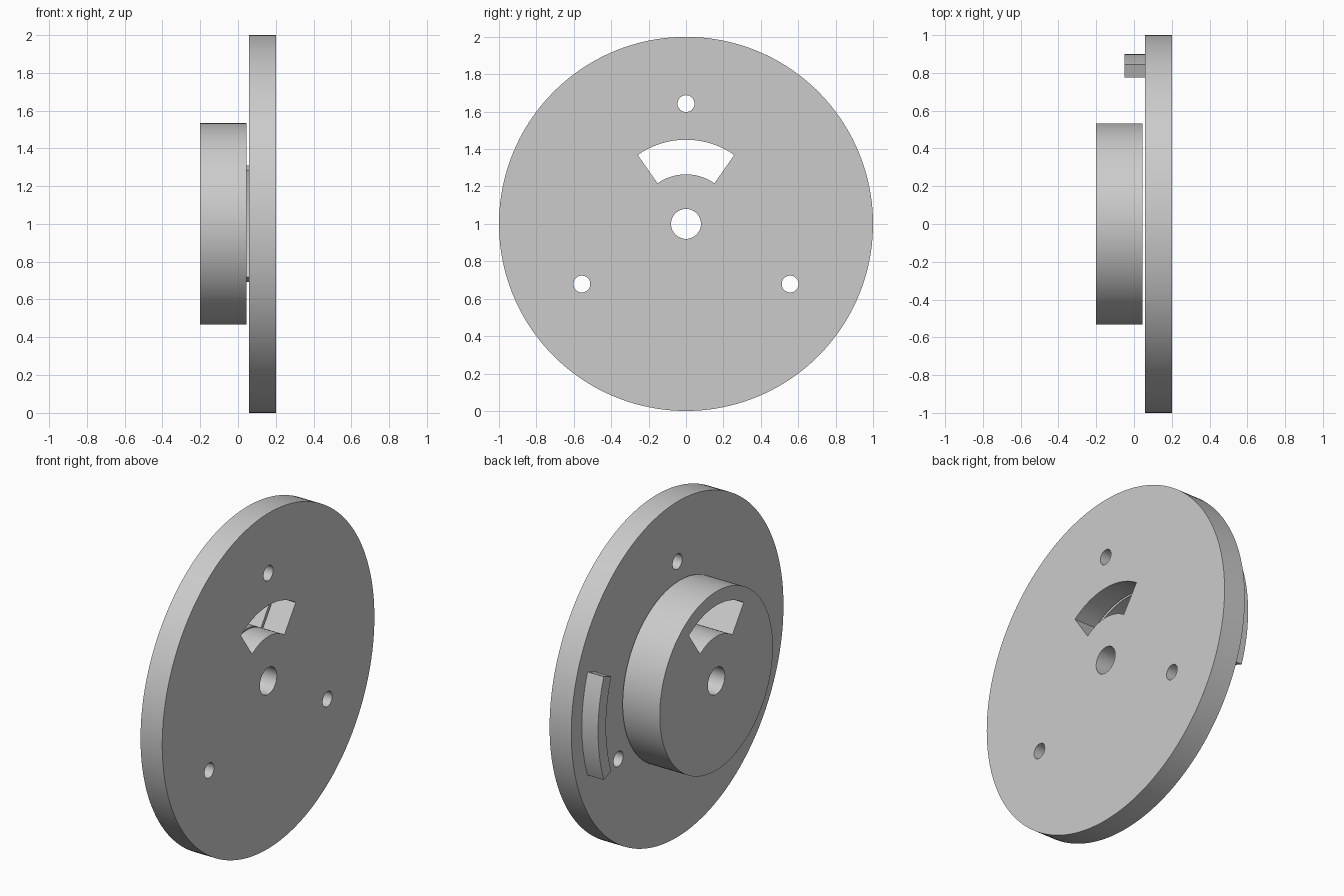
import bpy, bmesh
from math import sin, cos, radians, tau
from mathutils import Matrix

cube = bpy.data.objects.get("Cube")
if cube:
    bpy.data.objects.remove(cube, do_unlink=True)

grey = bpy.data.materials.new("plain grey")
grey.use_nodes = True
grey.diffuse_color = (0.6, 0.6, 0.6, 1)
grey.node_tree.nodes["Principled BSDF"].inputs["Base Color"].default_value = (0.6, 0.6, 0.6, 1)

# Profile plane (y, z) extruded along x, with the disc axis at z = 1
TO_WORLD = Matrix(((0, 0, 1, 0), (1, 0, 0, 0), (0, 1, 0, 1), (0, 0, 0, 1)))


def circle(radius, n, cy=0, cz=0):
    return [(cy + radius * cos(tau * i / n), cz + radius * sin(tau * i / n)) for i in range(n)]


def sector(inner, outer, middle, half, n=24):
    """Closed ring segment around the axis; angles in degrees."""
    angles = [radians(middle - half + 2 * half * i / n) for i in range(n + 1)]
    return ([(outer * cos(a), outer * sin(a)) for a in angles]
            + [(inner * cos(a), inner * sin(a)) for a in reversed(angles)])


def extruded_part(name, loops, x0, x1):
    """Outline plus hole loops, filled and extruded from x0 to x1."""
    curve = bpy.data.curves.new(name + " profile", "CURVE")
    curve.dimensions = "2D"
    curve.fill_mode = "BOTH"
    curve.extrude = (x1 - x0) / 2
    for loop in loops:
        spline = curve.splines.new("POLY")
        spline.points.add(len(loop) - 1)
        for point, (y, z) in zip(spline.points, loop):
            point.co = (y, z, 0, 1)
        spline.use_cyclic_u = True
    helper = bpy.data.objects.new(name + " profile", curve)
    bpy.context.collection.objects.link(helper)
    bpy.context.view_layer.update()
    evaluated = helper.evaluated_get(bpy.context.evaluated_depsgraph_get())
    mesh = bpy.data.meshes.new_from_object(evaluated)
    bpy.data.objects.remove(helper, do_unlink=True)

    bm = bmesh.new()
    bm.from_mesh(mesh)
    bmesh.ops.remove_doubles(bm, verts=bm.verts, dist=0.0001)
    bmesh.ops.transform(bm, verts=bm.verts,
                        matrix=Matrix.Translation(((x0 + x1) / 2, 0, 0)) @ TO_WORLD)
    bmesh.ops.recalc_face_normals(bm, faces=bm.faces)
    bm.to_mesh(mesh)
    bm.free()
    mesh.name = name
    mesh.materials.clear()
    mesh.materials.append(grey)

    part = bpy.data.objects.new(name, mesh)
    bpy.context.collection.objects.link(part)
    bpy.ops.object.select_all(action="DESELECT")
    part.select_set(True)
    bpy.context.view_layer.objects.active = part
    bpy.ops.object.shade_smooth_by_angle(angle=radians(30))


# Openings shared by the plate and the hub
shaft_hole = circle(0.08, 48)
window = sector(0.265, 0.45, 90, 35)

# Three bolt holes spaced evenly around the plate
bolt_holes = [circle(0.045, 32, 0.643 * cos(radians(a)), 0.643 * sin(radians(a)))
              for a in (90, 210, 330)]

extruded_part("large_plate", [circle(1, 160), shaft_hole, window] + bolt_holes, 0.057, 0.2)
extruded_part("hub_disc", [circle(0.533, 128), shaft_hole, window], -0.2, 0.045)

# Curved block raised from the plate near its rim
extruded_part("curved_stop", [sector(0.825, 0.9, 0, 20)], -0.05, 0.057)
